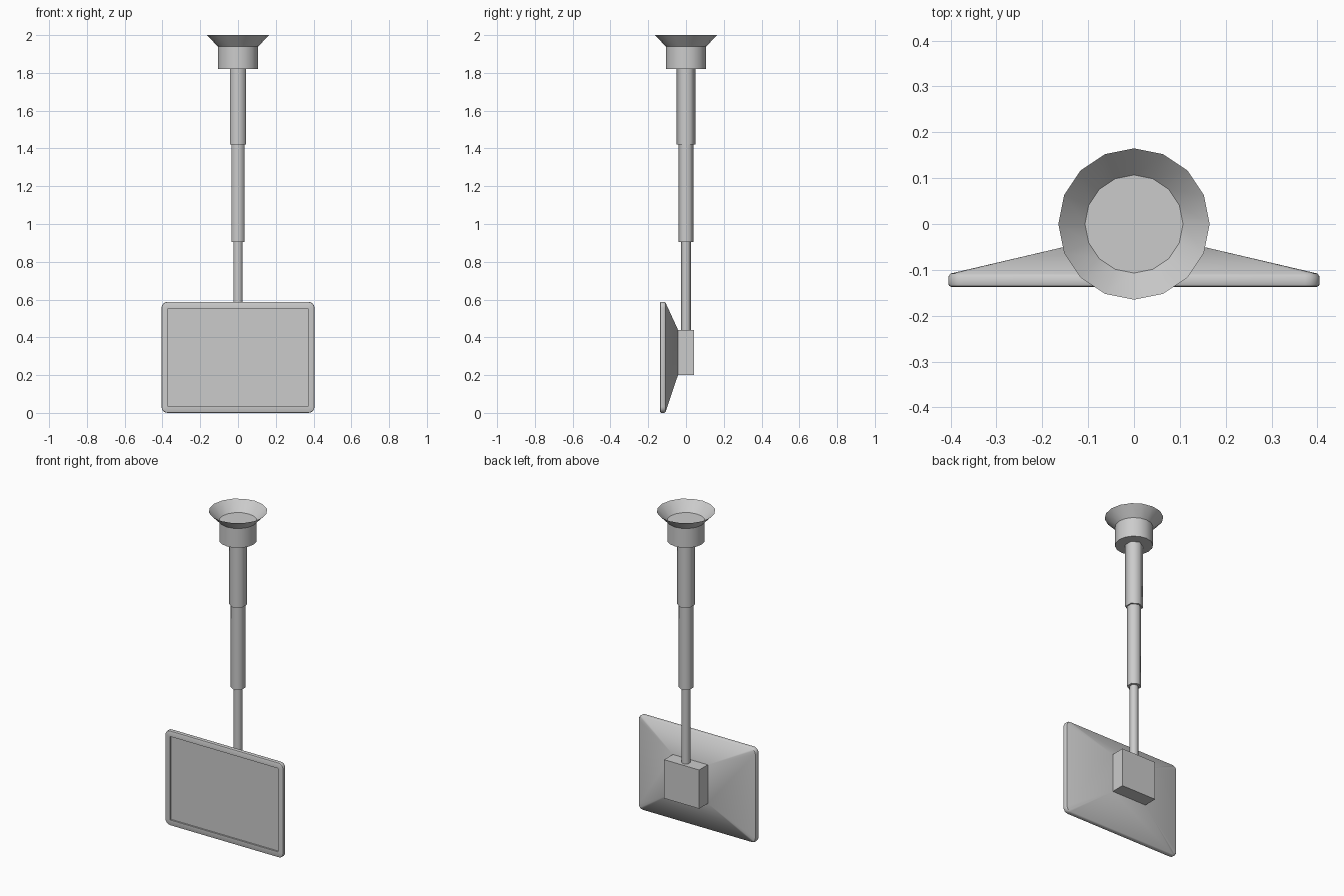
import bpy, bmesh, math

if "Cube" in bpy.data.objects:
    bpy.data.objects.remove(bpy.data.objects["Cube"])

grey = bpy.data.materials.new("light grey")
grey.diffuse_color = (0.6, 0.6, 0.6, 1)
grey.use_nodes = True
grey.node_tree.nodes["Principled BSDF"].inputs["Base Color"].default_value = grey.diffuse_color


def finish(name, bm, angle):
    """Turn a bmesh into a smooth-shaded object with sharp edges kept."""
    me = bpy.data.meshes.new(name)
    bm.to_mesh(me)
    bm.free()
    ob = bpy.data.objects.new(name, me)
    bpy.context.collection.objects.link(ob)
    me.materials.append(grey)
    bpy.ops.object.select_all(action='DESELECT')
    ob.select_set(True)
    bpy.context.view_layer.objects.active = ob
    bpy.ops.object.shade_smooth_by_angle(angle=math.radians(angle))
    return ob


def loft(bm, rings):
    """Bridge consecutive point rings and return their vertices."""
    rows = [[bm.verts.new(p) for p in r] for r in rings]
    n = len(rows[0])
    for a, b in zip(rows, rows[1:]):
        for i in range(n):
            j = (i + 1) % n
            bm.faces.new((a[i], a[j], b[j], b[i]))
    return rows


def circle(r, z, n):
    return [(r * math.sin(2 * math.pi * i / n), r * math.cos(2 * math.pi * i / n), z)
            for i in range(n)]


def rounded_rect(hw, hh, r, y, zc, steps=4):
    """Rectangle in the xz plane with rounded corners."""
    pts = []
    for k, (sx, sz) in enumerate([(1, 1), (-1, 1), (-1, -1), (1, -1)]):
        for s in range(steps + 1):
            a = math.pi / 2 * (k + s / steps)
            pts.append((sx * (hw - r) + r * math.cos(a), y,
                        zc + sz * (hh - r) + r * math.sin(a)))
    return pts


# Ceiling mount: capped collar with an open flared lip
bm = bmesh.new()
rows = loft(bm, [circle(0.107, 1.82, 16), circle(0.107, 1.94, 16), circle(0.165, 2.0, 16)])
bm.faces.new(rows[0])
bm.faces.new(rows[1])
for f in bm.faces:
    f.normal_update()
# outside faces point outward, the lower cap down and the inner floor up
for f in bm.faces:
    c = f.calc_center_median()
    if len(f.verts) == 16:
        want = -1 if c.z < 1.9 else 1
        if f.normal.z * want < 0:
            f.normal_flip()
    elif f.normal.x * c.x + f.normal.y * c.y < 0:
        f.normal_flip()
finish("ceiling_mount", bm, 50)

# Telescopic pole: three hexagonal sections
for name, r, z0, z1 in [("upper_tube", 0.05, 1.42, 1.82),
                        ("middle_tube", 0.041, 0.905, 1.42),
                        ("lower_tube", 0.026, 0.44, 0.905)]:
    bm = bmesh.new()
    rows = loft(bm, [circle(r, z0, 6), circle(r, z1, 6)])
    bm.faces.new(rows[0])
    bm.faces.new(rows[1])
    bmesh.ops.recalc_face_normals(bm, faces=bm.faces)
    finish(name, bm, 65)

# Mounting block behind the screen
bm = bmesh.new()
bmesh.ops.create_cube(bm, size=1)
for v in bm.verts:
    v.co = (v.co.x * 0.24, v.co.y * 0.085, 0.32 + v.co.z * 0.24)
finish("mounting_block", bm, 30)

# Monitor: recessed screen, rounded frame and tapered back
ZC, HW, HH = 0.294, 0.405, 0.294
bm = bmesh.new()
rows = loft(bm, [
    rounded_rect(HW - 0.035, HH - 0.035, 0, -0.127, ZC),
    rounded_rect(HW - 0.035, HH - 0.035, 0, -0.137, ZC),
    rounded_rect(HW - 0.006, HH - 0.006, 0.026, -0.137, ZC),
    rounded_rect(HW - 0.0018, HH - 0.0018, 0.030, -0.1352, ZC),
    rounded_rect(HW, HH, 0.032, -0.131, ZC),
    rounded_rect(HW, HH, 0.032, -0.115, ZC),
    rounded_rect(HW - 0.005, HH - 0.005, 0.027, -0.108, ZC),
    rounded_rect(0.12, 0.12, 0, -0.0425, 0.32)])
bmesh.ops.remove_doubles(bm, verts=bm.verts, dist=1e-5)
bmesh.ops.holes_fill(bm, edges=bm.edges, sides=0)
bmesh.ops.recalc_face_normals(bm, faces=bm.faces)
finish("monitor", bm, 40)
